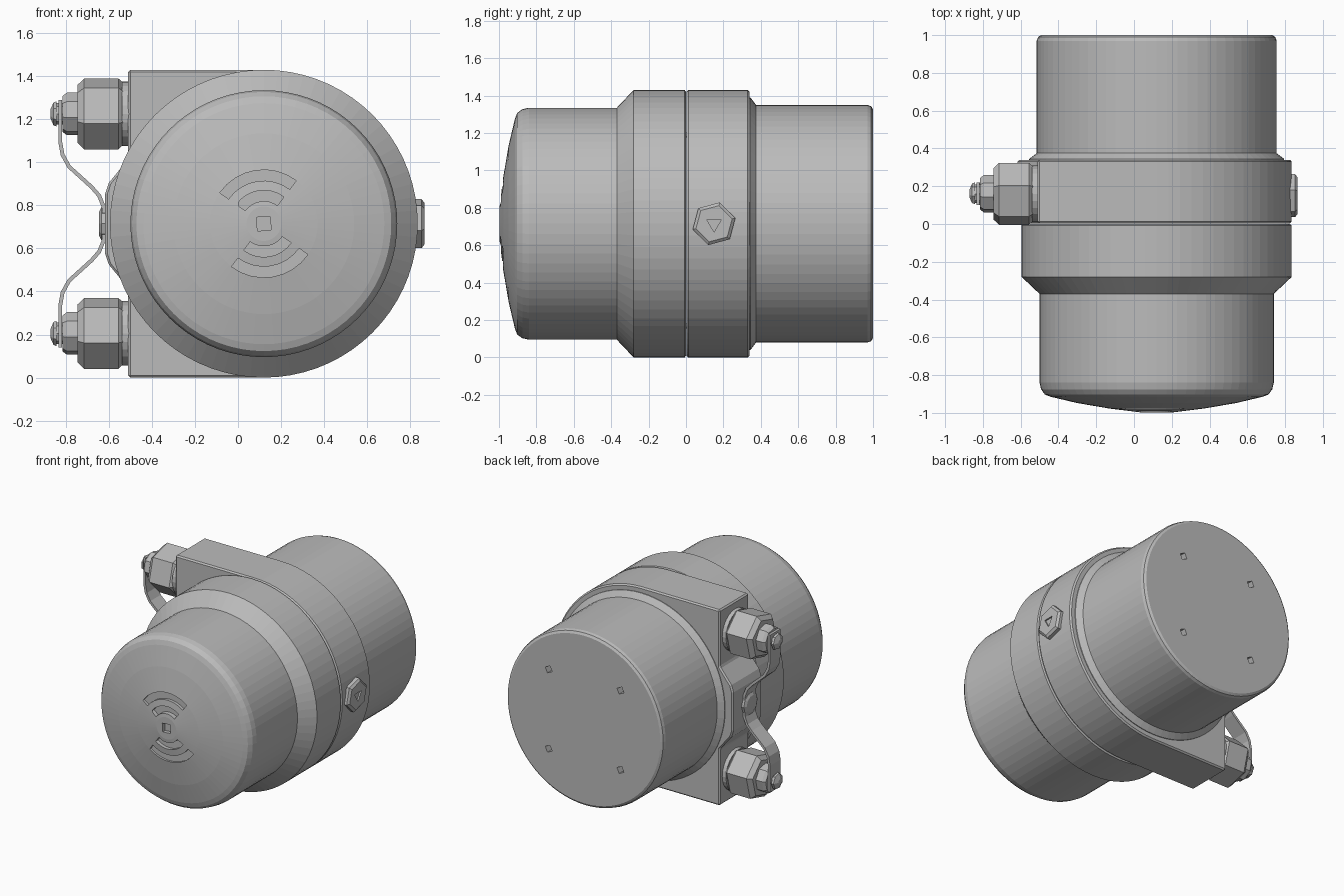
import bpy, bmesh, math
from mathutils import Vector

if "Cube" in bpy.data.objects:
    bpy.data.objects.remove(bpy.data.objects["Cube"])

grey = bpy.data.materials.new("plain grey")
grey.use_nodes = True
COLOUR = (0.5, 0.5, 0.5, 1)
grey.diffuse_color = COLOUR
grey.node_tree.nodes["Principled BSDF"].inputs["Base Color"].default_value = COLOUR

CX, CZ = 0.12, 0.715      # main axis
MID = 0.16                # depth of the fittings


def finish(name, bm):
    bmesh.ops.recalc_face_normals(bm, faces=bm.faces[:])
    mesh = bpy.data.meshes.new(name)
    bm.to_mesh(mesh)
    bm.free()
    mesh.materials.append(grey)
    obj = bpy.data.objects.new(name, mesh)
    bpy.context.collection.objects.link(obj)
    return obj


def loft(name, rings):
    """Skin a list of closed point rings and cap both ends."""
    bm = bmesh.new()
    loops = [[bm.verts.new(p) for p in ring] for ring in rings]
    n = len(loops[0])
    for a, b in zip(loops, loops[1:]):
        for i in range(n):
            j = (i + 1) % n
            bm.faces.new((a[i], a[j], b[j], b[i]))
    bm.faces.new(loops[0])
    bm.faces.new(loops[-1])
    return finish(name, bm)


def lathe(name, profile, axis="y", centre=(CX, CZ), sides=72, turn=0.0):
    """Revolve (radius, position) pairs about a y or x axis."""
    rings = []
    for r, d in profile:
        ring = []
        for i in range(sides):
            a = math.tau * i / sides + math.radians(turn)
            u, v = centre[0] + r * math.cos(a), centre[1] + r * math.sin(a)
            ring.append((u, d, v) if axis == "y" else (d, u, v))
        rings.append(ring)
    return loft(name, rings)


def prism(name, outline, y0, y1):
    return loft(name, [[(x, y, z) for x, z in outline] for y in (y0, y1)])


def apply(obj, mod):
    bpy.context.view_layer.objects.active = obj
    bpy.ops.object.modifier_apply(modifier=mod.name)


def cut(obj, cutter):
    mod = obj.modifiers.new("cut", "BOOLEAN")
    mod.operation, mod.solver, mod.object = "DIFFERENCE", "EXACT", cutter
    apply(obj, mod)
    bpy.data.objects.remove(cutter)


def bevel(obj, width, segments=1):
    mod = obj.modifiers.new("bevel", "BEVEL")
    mod.width, mod.segments = width, segments
    mod.limit_method, mod.angle_limit = "ANGLE", math.radians(30)
    apply(obj, mod)


# Front housing with shallow dome, neck and collar
front = lathe("front_housing", [
    (0.08, -0.998), (0.25, -0.977), (0.42, -0.948), (0.56, -0.915), (0.592, -0.903),
    (0.612, -0.875), (0.62, -0.84), (0.62, -0.37), (0.715, -0.28),
    (0.715, -0.007), (0.705, 0.0)])

# Recessed arc slots and centre square in the dome
for flip in (0, 180):
    for inner, outer in ((0.105, 0.155), (0.20, 0.25)):
        angles = [math.radians(53 + flip + 92 * i / 8) for i in range(9)]
        arc = [(r, a) for a, r in [(a, outer) for a in angles]]
        arc += [(inner, a) for a in reversed(angles)]
        outline = [(CX + r * math.cos(a), CZ + r * math.sin(a)) for r, a in arc]
        cut(front, prism("slot_cutter", outline, -1.1, -0.962))
cut(front, lathe("square_cutter", [(0.045, -1.1), (0.045, -0.97)], sides=4, turn=49))

# Rear collar: round on one side, square block with a bulge on the other
half = [(CX + 0.715 * math.sin(math.pi * i / 36), 0.715 * math.cos(math.pi * i / 36))
        for i in range(37)]
left = [(-0.51, 0.715), (-0.51, 0.30), (-0.60, 0.19), (-0.617, 0.14)]
outline = half + [(x, -z) for x, z in left] + left[::-1]
collar = prism("rear_collar", [(x, z + CZ) for x, z in outline], 0.003, 0.34)
bevel(collar, 0.01)

# Rear housing with fillet and four screw holes
rear = lathe("rear_housing", [
    (0.675, 0.32), (0.675, 0.345), (0.635, 0.375), (0.635, 0.97), (0.628, 0.99), (0.612, 1.0)])
for sx in (-1, 1):
    for sz in (-1, 1):
        spot = (CX + sx * 0.29, CZ + sz * 0.29)
        cut(rear, lathe("hole_cutter", [(0.03, 0.95), (0.03, 1.1)],
                        centre=spot, sides=4, turn=20))

# Cable glands, mirrored above and below the axis
for side, word in ((1, "upper"), (-1, "lower")):
    spot = (MID, CZ + side * 0.51)
    lathe(word + "_gland_washer", [(0.15, -0.50), (0.15, -0.54)], "x", spot, 24)
    lathe(word + "_gland_nut", [(0.15, -0.535), (0.17, -0.555), (0.17, -0.715), (0.14, -0.745)],
          "x", spot, 6, 15)
    lathe(word + "_gland_neck", [(0.10, -0.74), (0.10, -0.795), (0.085, -0.815)],
          "x", spot, 8, 10)
    lathe(word + "_gland_stem", [(0.05, -0.81), (0.05, -0.85)], "x", spot, 8)
    lathe(word + "_gland_tip", [(0.06, -0.843), (0.055, -0.857), (0.02, -0.872)], "x", spot, 7)

# Bent strap joining the glands
bend = [(-0.826, 0.575), (-0.826, 0.38), (-0.815, 0.32), (-0.785, 0.265),
        (-0.68, 0.17), (-0.645, 0.13), (-0.625, 0.08), (-0.62, 0.04)]
path = [Vector(p) for p in bend + [(x, -z) for x, z in reversed(bend)]]
rings = []
for i, p in enumerate(path):
    along = (path[min(i + 1, len(path) - 1)] - path[max(i - 1, 0)]).normalized()
    off = Vector((-along.y, along.x)) * 0.009
    rings.append([(q.x, y, q.y + CZ) for q, y in (
        (p + off, MID - 0.06), (p + off, MID + 0.06),
        (p - off, MID + 0.06), (p - off, MID - 0.06))])
loft("strap", rings)

# Screw holding the strap
lathe("strap_screw", [(0.08, -0.61), (0.08, -0.635), (0.06, -0.645)], "x", (MID, CZ), 10)

# Hexagonal plug with a small triangular recess
plug = lathe("side_plug", [(0.118, 0.80), (0.118, 0.853), (0.10, 0.866)], "x", (0.15, CZ), 6, 15)
cut(plug, lathe("plug_cutter", [(0.045, 0.855), (0.045, 0.9)], "x", (0.15, CZ), 3, 30))
